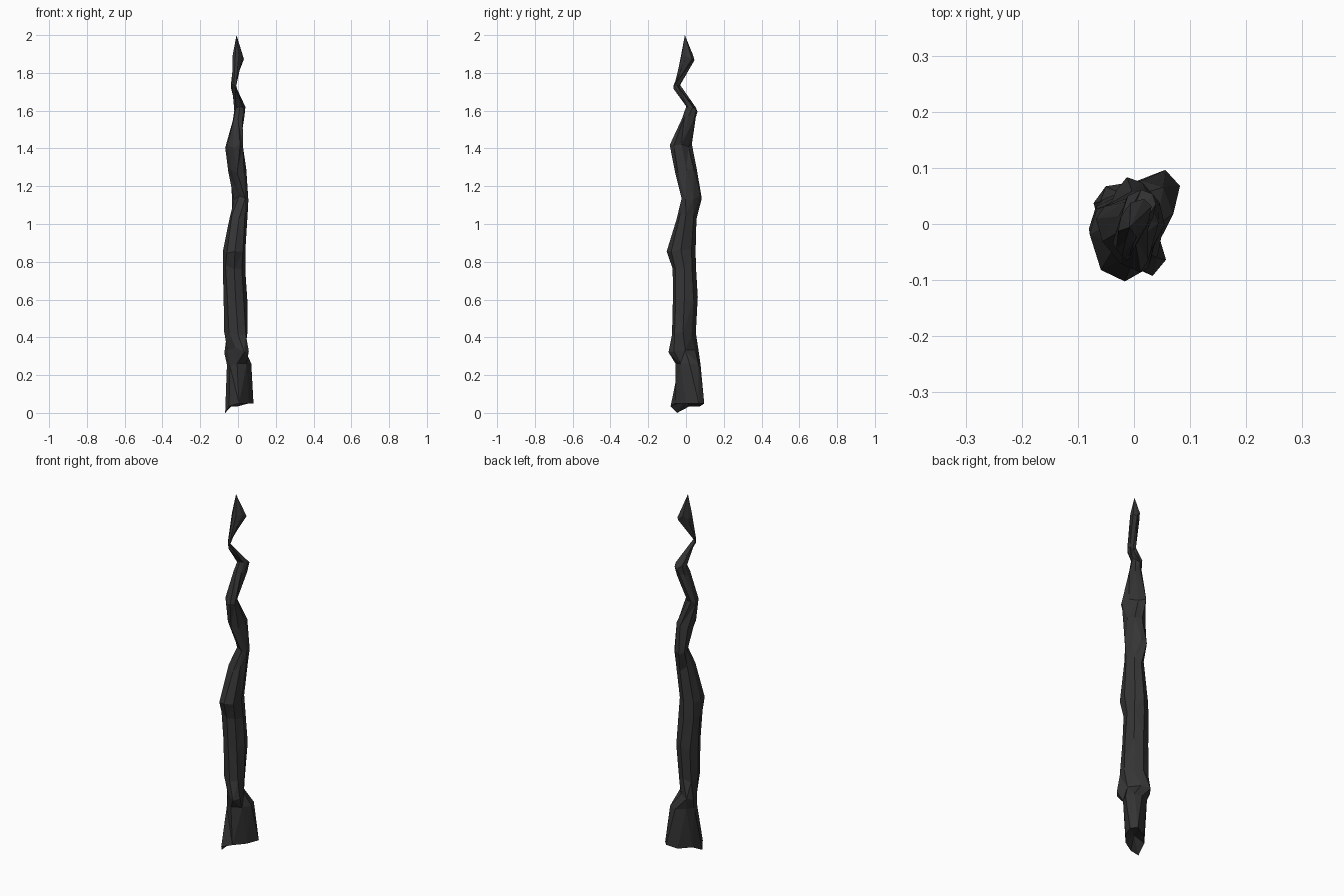
import bpy, bmesh, random
from math import cos, radians, tau

if "Cube" in bpy.data.objects:
    bpy.data.objects.remove(bpy.data.objects["Cube"])

random.seed(4)
SIDES = 8

# Sections from foot to tip: height, centre x, centre y, half width x, half width y, skew.
# Skew below 90 stretches the section along x=y, above 90 along x=-y.
SECTIONS = [
    (0.05, 0.002, 0.008, 0.078, 0.091, 50),
    (0.25, 0.005, 0.012, 0.064, 0.066, 80),
    (0.33, -0.008, -0.012, 0.066, 0.081, 128),
    (0.42, -0.012, -0.012, 0.063, 0.064, 105),
    (0.60, -0.012, -0.004, 0.063, 0.067, 92),
    (0.77, -0.021, -0.010, 0.061, 0.062, 92),
    (0.85, -0.020, -0.026, 0.060, 0.075, 94),
    (1.04, 0.002, 0.002, 0.048, 0.053, 88),
    (1.14, 0.012, 0.029, 0.043, 0.054, 120),
    (1.28, -0.003, 0.002, 0.048, 0.058, 95),
    (1.41, -0.022, -0.028, 0.047, 0.059, 130),
    (1.56, 0.004, 0.015, 0.031, 0.036, 85),
    (1.61, 0.010, 0.032, 0.029, 0.030, 82),
    (1.73, -0.025, -0.049, 0.014, 0.018, 166),
    (1.88, 0.001, 0.008, 0.030, 0.038, 63),
]

bm = bmesh.new()


def ring(z, cx, cy, rx, ry, skew):
    """One skewed, slightly irregular polygon section."""
    half = radians(skew) / 2
    start = 0 if 67 < skew < 112 else tau / 16
    verts = []
    for i in range(SIDES):
        t = start + tau * i / SIDES + random.uniform(-0.08, 0.08)
        r = random.uniform(0.97, 1.03)
        dz = random.uniform(-0.015, 0.015) if z > 0.1 else 0
        verts.append(bm.verts.new((cx + r * rx * cos(t + half),
                                   cy + r * ry * cos(t - half), z + dz)))
    return verts


def fan(verts, point):
    for i in range(SIDES):
        bm.faces.new((verts[i], verts[(i + 1) % SIDES], point))


# Crumpled column
rings = [ring(*s) for s in SECTIONS]
for low, high in zip(rings, rings[1:]):
    for i in range(SIDES):
        j = (i + 1) % SIDES
        bm.faces.new((low[i], low[j], high[j], high[i]))

# Pointed tip and hollowed underside
fan(rings[-1], bm.verts.new((-0.008, -0.006, 2.0)))
fan(rings[0], bm.verts.new((0.0, 0.0, 0.07)))

# Ragged hem with one long point touching the ground
toe = min(rings[0], key=lambda v: (v.co.x + 0.07) ** 2 + (v.co.y + 0.045) ** 2)
toe.co = (-0.068, -0.047, 0.0)
for v in rings[0]:
    if v is not toe and v.co.x < 0:
        v.co.z -= 0.015

bmesh.ops.triangulate(bm, faces=bm.faces[:])
bmesh.ops.recalc_face_normals(bm, faces=bm.faces[:])

mesh = bpy.data.meshes.new("twisted_column")
bm.to_mesh(mesh)
bm.free()
column = bpy.data.objects.new("twisted_column", mesh)
bpy.context.collection.objects.link(column)

# Charcoal colour
mat = bpy.data.materials.new("charcoal")
mat.diffuse_color = (0.035, 0.035, 0.035, 1)
mat.use_nodes = True
mat.node_tree.nodes["Principled BSDF"].inputs["Base Color"].default_value = mat.diffuse_color
mesh.materials.append(mat)
